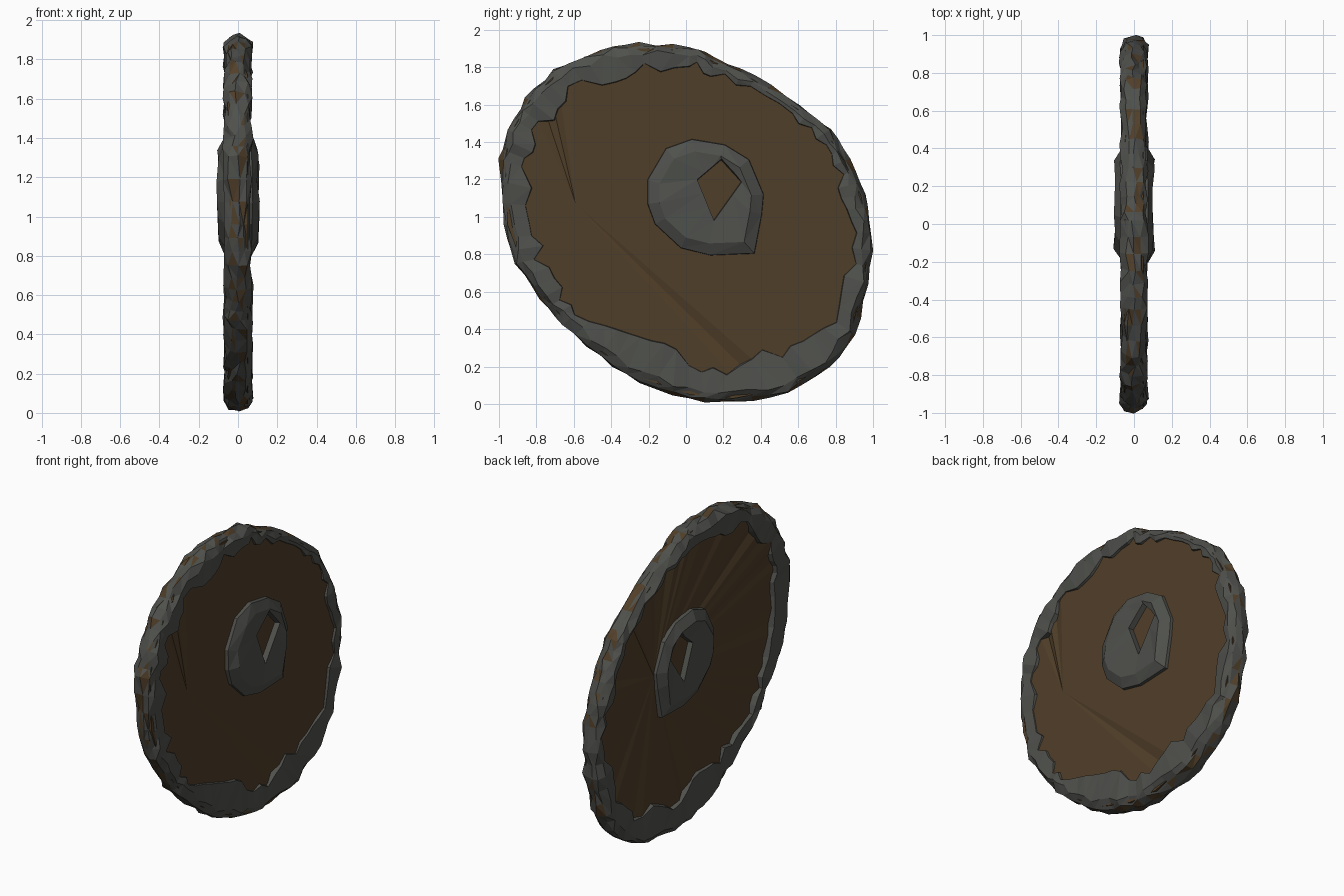
import bpy, bmesh, random
from mathutils import Vector

random.seed(7)
cube = bpy.data.objects.get("Cube")
if cube:
    bpy.data.objects.remove(cube)


def material(name, color):
    m = bpy.data.materials.new(name)
    m.use_nodes = True
    m.diffuse_color = color
    m.node_tree.nodes["Principled BSDF"].inputs["Base Color"].default_value = color
    return m


WOOD = material("brown wood", (0.081, 0.049, 0.022, 1))
METAL = material("weathered grey metal", (0.078, 0.081, 0.072, 1))
CENTRE = Vector((0, 0.96))
jitter = random.uniform


def finish(bm, name, mats):
    mesh = bpy.data.meshes.new(name)
    bm.to_mesh(mesh)
    bm.free()
    for m in mats:
        mesh.materials.append(m)
    ob = bpy.data.objects.new(name, mesh)
    bpy.context.collection.objects.link(ob)
    return ob


def subdivide(points, n):
    """Split every side of a closed outline into n steps."""
    out = []
    for i, p in enumerate(points):
        q = points[(i + 1) % len(points)]
        out += [p.lerp(q, k / n) for k in range(n)]
    return out


def ring(bm, points, xs):
    return [bm.verts.new((x, p.x, p.y)) for p, x in zip(points, xs)]


def bridge(bm, a, b):
    n = len(a)
    return [bm.faces.new((a[i], a[(i + 1) % n], b[(i + 1) % n], b[i])) for i in range(n)]


# Outline of the shield (y, z) with the reach of the metal rim at each point
OUTLINE = [(-1, 1.31, .19), (-.985, .96, .2), (-.91, .75, .16), (-.785, .56, .14),
           (-.665, .42, .1), (-.465, .25, .17), (-.25, .11, .23), (.02, .02, .27),
           (.26, 0, .18), (.55, .055, .27), (.775, .19, .2), (.905, .37, .13),
           (.985, .64, .16), (1, .91, .09), (.965, 1.12, .14), (.875, 1.31, .1),
           (.775, 1.47, .1), (.615, 1.6, .1), (.375, 1.76, .1), (.15, 1.86, .11),
           (.02, 1.92, .13), (-.25, 1.93, .16), (-.46, 1.9, .19), (-.71, 1.79, .18),
           (-.86, 1.64, .19), (-.96, 1.47, .17)]
stations = subdivide([Vector(p) for p in OUTLINE], 3)
edge = [Vector((s.x, s.y)) for s in stations]
reach = [s.z for s in stations]


def inset(p, d):
    return p + (CENTRE - p).normalized() * d


# Wooden disc: a nearly flat face and a creased face, each fanned from a point
bm = bmesh.new()
board = [inset(p, .03) for p in edge]
right_x = [.05] * len(board)
for i in (26, 69, 71):
    right_x[i] = .03
left_x = [-jitter(.025, .055) for p in board]
rims = [ring(bm, board, right_x), ring(bm, board, left_x)]
bridge(bm, *rims)
for loop, apex in zip(rims, ((.05, -.59, 1.07), (-.05, .4, 1.1))):
    tip = bm.verts.new(apex)
    for i in range(len(loop)):
        bm.faces.new((loop[i], loop[(i + 1) % len(loop)], tip))
bmesh.ops.recalc_face_normals(bm, faces=bm.faces)
finish(bm, "wooden_disc", [WOOD])

# Chipped metal rim: a ragged section swept around the outline,
# dipping at the seams between hammered plates
bm = bmesh.new()
loops = []
for side in (1, -1):
    seams = [random.random() < .2 for p in edge]
    depth = [d * (jitter(.65, .8) if s else jitter(.95, 1.1)) for d, s in zip(reach, seams)]
    side_loops = [
        ring(bm, [inset(p, d) for p, d in zip(edge, depth)], [side * .015] * len(edge)),
        ring(bm, [inset(p, d - .012) for p, d in zip(edge, depth)],
             [side * (.056 if s else jitter(.06, .07)) for s in seams]),
        ring(bm, [inset(p, min(d * .6, jitter(.035, .07))) for p, d in zip(edge, depth)],
             [side * (.06 if s else jitter(.068, .079)) for s in seams]),
        ring(bm, [inset(p, jitter(.004, .026)) for p in edge],
             [side * jitter(.025, .055) for p in edge])]
    loops.append(side_loops)
crest = ring(bm, [inset(p, jitter(-.006, .014)) for p in edge], [jitter(-.015, .015) for p in edge])
section = loops[0] + [crest] + loops[1][::-1]
band = {}
for j, loop in enumerate(section):
    for f in bridge(bm, loop, section[(j + 1) % len(section)]):
        f.material_index = 2 if j in (3, 4) else 0
bmesh.ops.recalc_face_normals(bm, faces=bm.faces)
bmesh.ops.triangulate(bm, faces=bm.faces)
# Bare wood shows in scattered chips on the outer edge, most of all low at the front
for f in bm.faces:
    if f.material_index == 2:
        c = f.calc_center_median()
        chance = .45 if c.z < .6 and c.y < .4 else .3
        f.material_index = 1 if random.random() < chance else 0
finish(bm, "metal_rim", [METAL, WOOD])

# Central bosses, one on each face, with a broken hole down to the wood
BOSS = [(-.21, 1.2), (-.11, 1.37), (.03, 1.42), (.21, 1.39), (.34, 1.31), (.42, 1.12),
        (.41, 1.01), (.37, .8), (.13, .79), (-.03, .83), (-.17, .96), (-.21, 1.07)]
HOLE = [(.06, 1.2), (.19, 1.31), (.3, 1.19), (.15, .98)]
boss = [Vector(p) for p in BOSS]
hole = subdivide([Vector(p) for p in HOLE], 3)
middle = Vector((.1, 1.1))


def level(points, scale, x, wobble=0):
    scaled = [middle + (p - middle) * scale for p in points]
    return ring(bm, scaled, [x + jitter(-wobble, wobble) for p in points])


for side, name, size in ((1, "right_boss", 1), (-1, "left_boss", .95)):
    bm = bmesh.new()
    base = level(boss, size, side * .01)
    wall = level(boss, size * .98, side * .07, .006)
    top = level(boss, size * .78, side * .104, .008)
    lip = level(hole, 1, side * .092)
    floor = level(hole, .97, side * .057)
    for a, b in ((base, wall), (wall, top), (top, lip), (lip, floor)):
        bridge(bm, a, b)
    bm.faces.new(base)
    bm.faces.new(floor).material_index = 1
    bmesh.ops.recalc_face_normals(bm, faces=bm.faces)
    bmesh.ops.triangulate(bm, faces=bm.faces)
    finish(bm, name, [METAL, WOOD])
